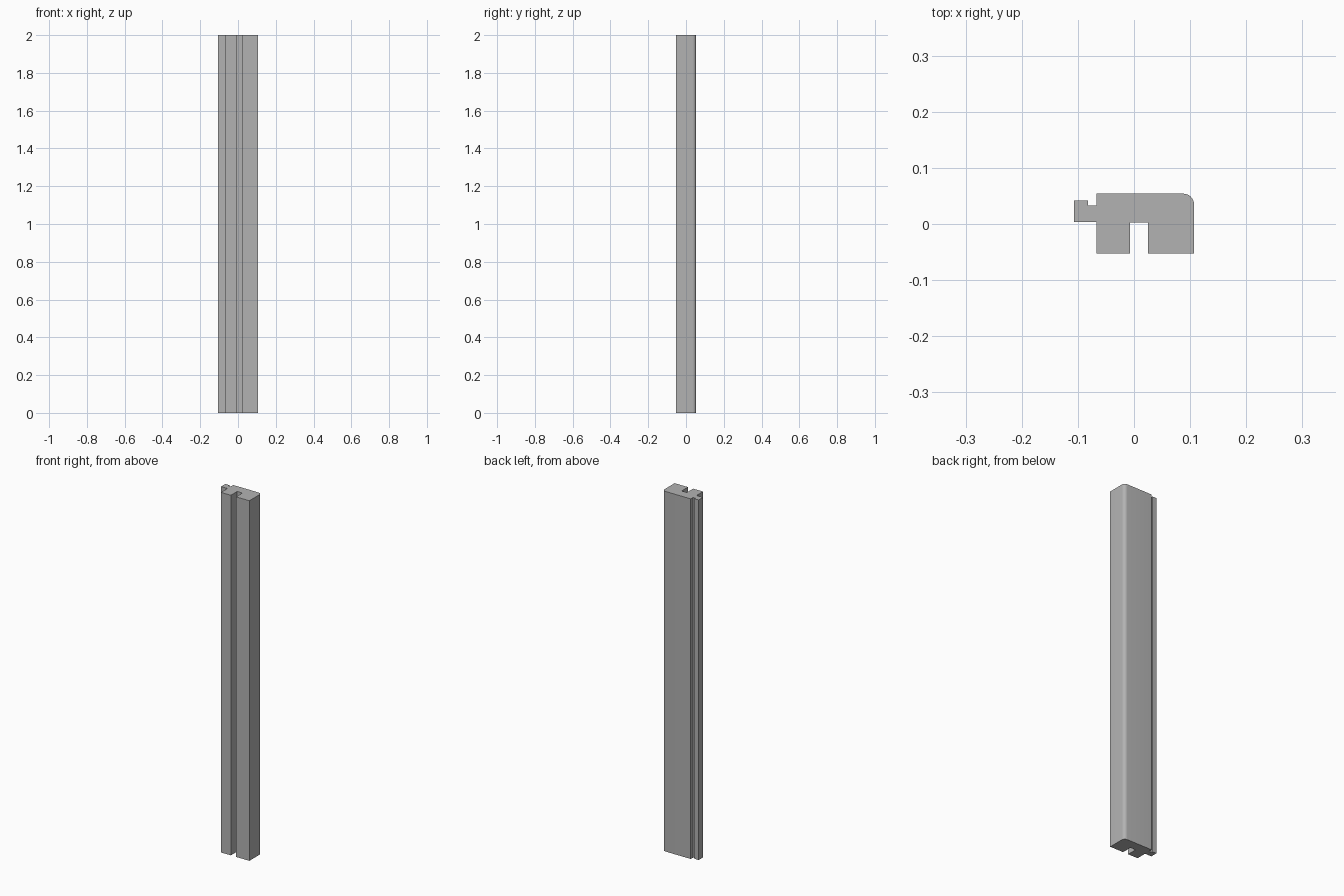
import bpy
import bmesh
from math import sin, cos, pi

cube = bpy.data.objects.get("Cube")
if cube:
    bpy.data.objects.remove(cube, do_unlink=True)

HEIGHT = 2.0
RIGHT, BACK, FRONT = 0.107, 0.054, -0.053
RADIUS, STEPS = 0.019, 6

# Single plain grey finish
grey = bpy.data.materials.new("plain_grey")
grey.use_nodes = True
colour = (0.45, 0.45, 0.45, 1)
grey.diffuse_color = colour
grey.node_tree.nodes["Principled BSDF"].inputs["Base Color"].default_value = colour

# Front of the section: body, grooved face
profile = [(-0.067, FRONT), (-0.007, FRONT), (-0.007, 0.003),
           (0.025, 0.003), (0.025, FRONT), (RIGHT, FRONT)]
# Rounded back corner
for i in range(STEPS + 1):
    a = i / STEPS * pi / 2
    profile.append((RIGHT - RADIUS + RADIUS * cos(a),
                    BACK - RADIUS + RADIUS * sin(a)))
# Back edge and hooked tongue
profile += [(-0.067, BACK), (-0.067, 0.033), (-0.082, 0.033),
            (-0.082, 0.042), (-0.107, 0.042), (-0.107, 0.004),
            (-0.067, 0.004)]

# Extrude the section to full height
bm = bmesh.new()
base = bm.faces.new([bm.verts.new((x, y, 0)) for x, y in profile])
result = bmesh.ops.extrude_face_region(bm, geom=[base], use_keep_orig=True)
top = [v for v in result["geom"] if isinstance(v, bmesh.types.BMVert)]
bmesh.ops.translate(bm, verts=top, vec=(0, 0, HEIGHT))
bmesh.ops.recalc_face_normals(bm, faces=bm.faces)

mesh = bpy.data.meshes.new("grooved_trim_strip")
bm.to_mesh(mesh)
bm.free()
mesh.materials.append(grey)
strip = bpy.data.objects.new("grooved_trim_strip", mesh)
bpy.context.collection.objects.link(strip)

# Smooth the rounded corner, keep all other edges crisp
bpy.ops.object.select_all(action="DESELECT")
strip.select_set(True)
bpy.context.view_layer.objects.active = strip
bpy.ops.object.shade_smooth_by_angle(angle=pi / 6)
